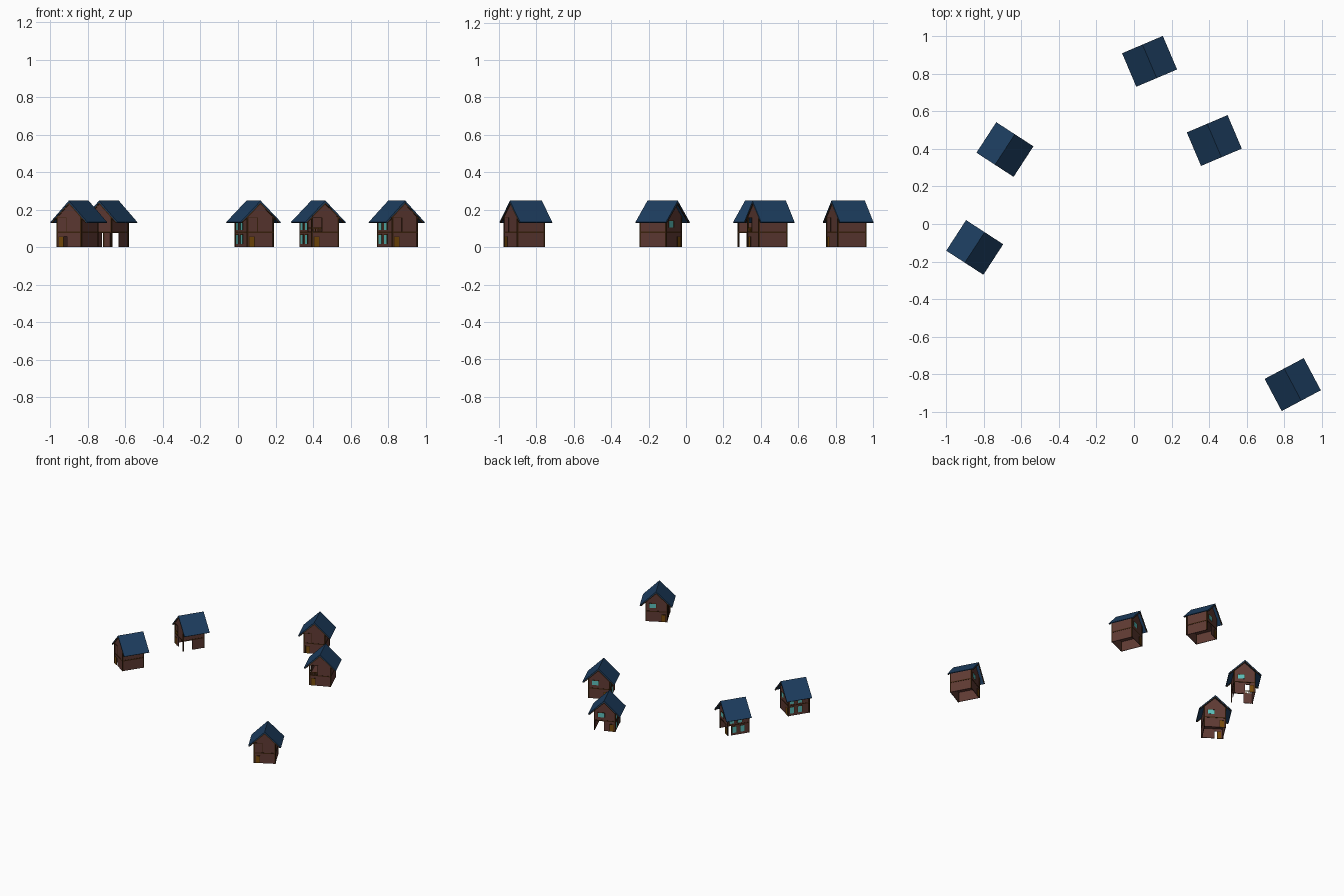
import bpy, bmesh, math
from mathutils import Matrix

if "Cube" in bpy.data.objects:
    bpy.data.objects.remove(bpy.data.objects["Cube"])


def mat(name, col):
    m = bpy.data.materials.new(name)
    lin = [((c / 255 + 0.055) / 1.055) ** 2.4 if c > 10 else c / 255 / 12.92 for c in col]
    m.diffuse_color = (*lin, 1)
    m.use_nodes = True
    m.node_tree.nodes["Principled BSDF"].inputs["Base Color"].default_value = m.diffuse_color
    return m


WALL = mat("brown_plaster", (95, 58, 51))
TIMBER = mat("dark_timber", (62, 36, 14))
DOOR = mat("golden_wood", (118, 74, 10))
GLASS = mat("teal_glass", (92, 190, 186))
ROOF = mat("blue_roof", (29, 62, 96))

W = 0.077                # half width of the walls
Y0, Y1 = -0.093, 0.071   # front and back wall
F, E = 0.08, 0.168       # floor height, top of side walls
T = 0.004                # wall thickness
RW, RD, RZ, RE = 0.118, 0.097, 0.248, 0.133   # roof


def box(bm, x0, x1, y0, y1, z0, z1):
    m = Matrix.Translation(((x0 + x1) / 2, (y0 + y1) / 2, (z0 + z1) / 2)) @ \
        Matrix.Diagonal((x1 - x0, y1 - y0, z1 - z0, 1))
    bmesh.ops.create_cube(bm, size=1, matrix=m)


def prism(bm, pts, y0, y1):
    """Extrude an x-z outline along y."""
    f = bm.faces.new([bm.verts.new((x, y0, z)) for x, z in pts])
    r = bmesh.ops.extrude_face_region(bm, geom=[f])
    bmesh.ops.translate(bm, vec=(0, y1 - y0, 0),
                        verts=[v for v in r["geom"] if isinstance(v, bmesh.types.BMVert)])


def panel(bm, side, a0, a1, z0, z1, out=0.0):
    """Upright plate in one of the walls; with out it is a thin plate on the outside."""
    s = -1 if side in ("front", "left") else 1
    if side in ("front", "back"):
        w = Y0 if s < 0 else Y1
        y0, y1 = sorted((w - s * T * (0.5 if out else 1), w + s * out))
        box(bm, a0, a1, y0, y1, z0, z1)
    else:
        x0, x1 = sorted((s * (W - T * (0.5 if out else 1)), s * (W + out)))
        box(bm, x0, x1, a0, a1, z0, z1)


def frame(bm, side, a0, a1, z0, z1, b=0.004, out=0.0025):
    panel(bm, side, a0 - b, a0, z0, z1 + b, out)
    panel(bm, side, a1, a1 + b, z0, z1 + b, out)
    panel(bm, side, a0, a1, z1, z1 + b, out)


def gable(bm, side, balcony=False):
    y0, y1 = (Y0, Y0 + T) if side == "front" else (Y1 - T, Y1)
    top = RZ - 0.008
    if balcony:              # the left part of the upper wall stays open
        prism(bm, [(-0.02, F), (W, F), (W, E), (0, top), (-0.02, top - 0.02)], y0, y1)
        prism(bm, [(-W, 0.155), (-0.02, 0.155), (-0.02, top - 0.02), (-W, E)], y0, y1)
    else:
        prism(bm, [(-W, F), (W, F), (W, E), (0, top), (-W, E)], y0, y1)


def house(name, x, y, deg, porch=False, balcony=False, back_open=False, entry=False):
    parts = {k: bmesh.new() for k in ("walls", "timbers", "doors", "windows", "roof")}
    wall, tim, door, win, roof = parts.values()

    # ground floor walls
    if porch:
        panel(wall, "right", -0.02, Y1, 0, F)
        panel(wall, "left", Y0, 0.045, 0, F)
        panel(wall, "front", -W, -0.01, 0, F)
        panel(wall, "back", -W, -0.036, 0, F)
    else:
        panel(wall, "right", Y0, Y1, 0, F)
        panel(wall, "left", Y0, Y1, 0, F)
        if entry:            # doorway left open beside the door
            panel(wall, "front", -W, -0.063, 0, F)
            panel(wall, "front", -0.015, W, 0, F)
            panel(wall, "front", -0.063, -0.015, 0.058, F)
        else:
            panel(wall, "front", -W, W, 0, F)
        panel(wall, "back", -W, 0.005 if back_open else W, 0, F)

    # upper floor walls and ceiling of the ground floor
    panel(wall, "right", Y0, Y1, F, E)
    panel(wall, "left", -0.035 if balcony and not porch else Y0, Y1, F, E)
    gable(wall, "front", balcony)
    gable(wall, "back")
    if not porch:
        box(wall, -W + T, W - T, Y0 + T, Y1 - T, F - 0.003, F)

    # corner posts and floor band
    for sx in (-1, 1):
        for py in (Y0 + 0.002, Y1 - 0.002):
            px = sx * (W - 0.002)
            box(tim, px - 0.004, px + 0.004, py - 0.004, py + 0.004, 0, E)
    for s in ("front", "back"):
        panel(tim, s, -W, W, F - 0.004, F + 0.003, 0.002)
    for s in ("left", "right"):
        panel(tim, s, Y0, Y1, F - 0.004, F + 0.003, 0.002)

    # doors
    for s in ("front", "back"):
        panel(door, s, -0.063, -0.037, 0, 0.054, 0.0015)
        frame(tim, s, -0.063, -0.037, 0, 0.054)

    # windows on the left side and back gable
    for z0, z1 in ((0.018, 0.066), (0.092, 0.138)):
        for c in (0.042, -0.02):
            if porch and z0 < F:
                c -= 0.02
            panel(win, "left", c - 0.016, c + 0.016, z0, z1, 0.0015)
            frame(tim, "left", c - 0.016, c + 0.016, z0, z1, 0.003)
    panel(win, "back", 0.003, 0.05, 0.106, 0.14, 0.0015)
    frame(tim, "back", 0.003, 0.05, 0.106, 0.14, 0.003)

    # upper front frame, with a rail where there is a balcony
    frame(tim, "front", -0.07, -0.02, F, 0.155)
    if balcony:
        panel(door, "front", -0.07, -0.02, 0.1, 0.104)
        if not porch:
            panel(door, "left", Y0, -0.035, 0.1, 0.104)
        for i in range(5):
            panel(door, "front", -0.066 + i * 0.01, -0.063 + i * 0.01, F, 0.1)

    # roof slabs with timber barge boards
    t = 0.011
    prism(roof, [(-RW, RE), (0, RZ), (RW, RE), (RW - 0.004, RE - 0.004),
                 (0, RZ - t), (-RW + 0.004, RE - 0.004)], -RD, RD)
    for y0, y1 in ((Y0 - 0.003, Y0 + 0.001), (RD - 0.005, RD - 0.001)):
        for k in (-1, 1):
            prism(tim, [(0, RZ - t), (k * (RW - 0.005), RE - 0.004),
                        (k * (RW - 0.012), RE - 0.005), (0, RZ - t - 0.008)], y0, y1)

    mats = dict(walls=WALL, timbers=TIMBER, doors=DOOR, windows=GLASS, roof=ROOF)
    for k, bm in parts.items():
        bmesh.ops.recalc_face_normals(bm, faces=bm.faces)
        me = bpy.data.meshes.new(name + "_" + k)
        bm.to_mesh(me)
        bm.free()
        me.materials.append(mats[k])
        ob = bpy.data.objects.new(name + "_" + k, me)
        ob.location = (x, y, 0)
        ob.rotation_euler = (0, 0, math.radians(deg))
        bpy.context.collection.objects.link(ob)


# the five houses of the village
house("north_house", 0.083, 0.867, 23, back_open=True)
house("east_house", 0.428, 0.445, 23, balcony=True)
house("south_house", 0.846, -0.856, 28)
house("porch_house", -0.688, 0.397, -33, porch=True, balcony=True)
house("west_house", -0.849, -0.125, -33, entry=True)
